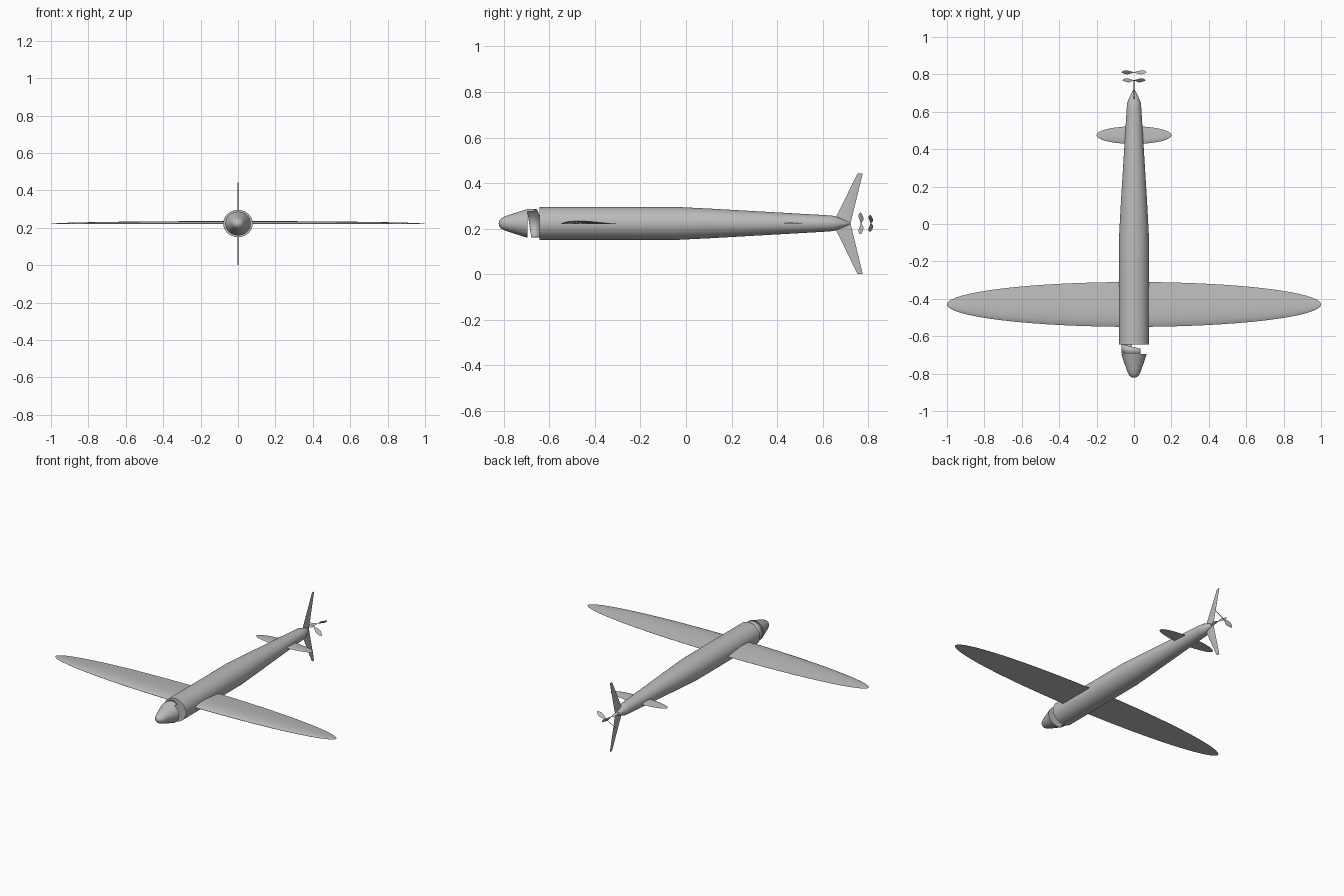
import bpy, bmesh, math
from mathutils import Matrix, Vector

if "Cube" in bpy.data.objects:
    bpy.data.objects.remove(bpy.data.objects["Cube"])

AXIS_Z = 0.223

grey = bpy.data.materials.new("plain_grey")
grey.use_nodes = True
grey.diffuse_color = (0.5, 0.5, 0.5, 1)
grey.node_tree.nodes["Principled BSDF"].inputs["Base Color"].default_value = (0.5, 0.5, 0.5, 1)


def finish(name, bm, angle=30, closed=True):
    if closed:
        bmesh.ops.recalc_face_normals(bm, faces=bm.faces)
    mesh = bpy.data.meshes.new(name)
    bm.to_mesh(mesh)
    bm.free()
    mesh.materials.append(grey)
    obj = bpy.data.objects.new(name, mesh)
    bpy.context.collection.objects.link(obj)
    bpy.ops.object.select_all(action="DESELECT")
    obj.select_set(True)
    bpy.context.view_layer.objects.active = obj
    bpy.ops.object.shade_smooth_by_angle(angle=math.radians(angle))
    return obj


def loft(name, rings, angle=30):
    """Skin a list of closed rings and cap both ends."""
    bm = bmesh.new()
    loops = [[bm.verts.new(p) for p in ring] for ring in rings]
    n = len(loops[0])
    for a, b in zip(loops, loops[1:]):
        for i in range(n):
            j = (i + 1) % n
            bm.faces.new((a[i], a[j], b[j], b[i]))
    bm.faces.new(loops[0])
    bm.faces.new(loops[-1])
    return finish(name, bm, angle)


def oval(y, rx, rz, n=40):
    return [(rx * math.cos(math.tau * i / n), y, AXIS_Z + rz * math.sin(math.tau * i / n))
            for i in range(n)]


def turned(name, profile, squash):
    return loft(name, [oval(y, r, r * squash) for y, r in profile], 35)


# Fuselage and nose
turned("fuselage", [(-0.643, 0.079), (-0.05, 0.079), (0.1, 0.071), (0.62, 0.039),
                    (0.65, 0.036), (0.69, 0.019), (0.722, 0.001)], 0.92)
turned("nose_cone", [(-0.822, 0.002), (-0.819, 0.014), (-0.811, 0.024), (-0.798, 0.032),
                     (-0.775, 0.041), (-0.695, 0.068)], 0.93)

# Partial spiral collar joining the nose to the fuselage
bm = bmesh.new()
STEPS = 24
pairs = []
for i in range(STEPS + 1):
    t = i / STEPS
    a = math.radians(58 + 200 * t)
    x, z = 0.066 * math.cos(a), AXIS_Z + 0.062 * math.sin(a)
    back = -0.667 + 0.024 * min(1, 2.2 * t)
    front = -0.695 + 0.03 * max(0, t - 0.4)
    pairs.append((bm.verts.new((x, front, z)), bm.verts.new((x, back, z))))
for (a, b), (c, d) in zip(pairs, pairs[1:]):
    bm.faces.new((a, b, d, c))
collar = finish("nose_collar", bm)
shell = collar.modifiers.new("Thickness", "SOLIDIFY")
shell.thickness = 0.003
shell.offset = 0


# Elliptical lifting surfaces with a flat underside
def elliptic_wing(name, span, mid_y, half_chord, thick, z):
    section = [(-1, 0.1), (-0.9, 0.5), (-0.7, 0.85), (-0.4, 1), (0, 0.9), (0.5, 0.5),
               (1, 0.05), (1, 0), (-1, 0)]
    rings = []
    for i in range(33):
        a = math.pi * i / 32
        k = max(math.sin(a), 0.02)
        rings.append([(-span * math.cos(a), mid_y + half_chord * k * c, z + thick * k * h)
                      for c, h in section])
    return loft(name, rings, 40)


elliptic_wing("main_wing", 1.0, -0.43, 0.12, 0.015, 0.221)
elliptic_wing("tailplane", 0.2, 0.475, 0.047, 0.006, 0.222)

# Swept fins above and below the tail
for name, sign, tip in (("upper_fin", 1, 0.22), ("lower_fin", -1, 0.223)):
    def fin_ring(y0, y1, h, w):
        mid = y0 + (y1 - y0) * 0.4
        return [(x, y, AXIS_Z + sign * h) for x, y in ((0, y0), (w, mid), (0, y1), (-w, mid))]
    loft(name, [fin_ring(0.645, 0.722, 0.0, 0.004), fin_ring(0.753, 0.776, tip, 0.0015)], 20)


# Two contra-rotating propellers with leaf-shaped blades
def propeller(name, y, roll, pitch, length=0.076):
    bm = bmesh.new()
    for side in (0, math.pi):
        turn = (Matrix.Translation((0, y, AXIS_Z)) @ Matrix.Rotation(-roll - side, 4, "Y")
                @ Matrix.Rotation(pitch, 4, "X"))
        loops = []
        for r, w in ((0, 0.002), (0.2, 0.006), (0.45, 0.013), (0.65, 0.014), (0.85, 0.009), (1, 0.001)):
            t = 0.0012
            loops.append([bm.verts.new(turn @ Vector((r * length, c, h)))
                          for c, h in ((-w, 0), (0, t), (w, 0), (0, -t))])
        for a, b in zip(loops, loops[1:]):
            for i in range(4):
                j = (i + 1) % 4
                bm.faces.new((a[i], a[j], b[j], b[i]))
        bm.faces.new(loops[0])
        bm.faces.new(loops[-1])
    return finish(name, bm)


propeller("front_propeller", 0.768, math.radians(-38), math.radians(40))
propeller("rear_propeller", 0.811, math.radians(28), math.radians(-40))
